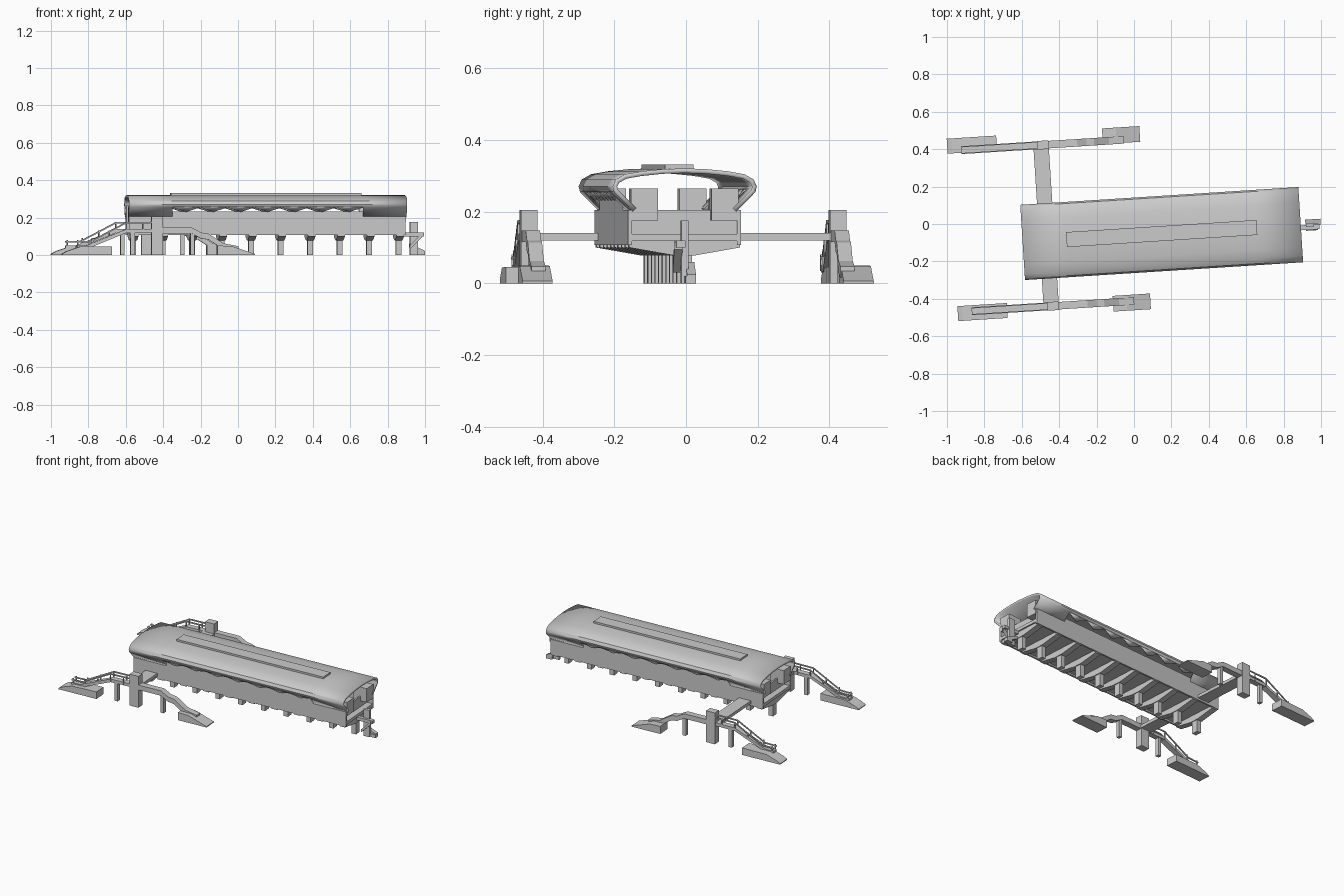
import bpy, bmesh, math
from mathutils import Matrix

if "Cube" in bpy.data.objects:
    bpy.data.objects.remove(bpy.data.objects["Cube"])

# The whole station is laid out on local axes, then turned slightly and shifted
PLACE = Matrix.Translation((0.148, -0.051, 0)) @ Matrix.Rotation(math.radians(3.65), 4, 'Z')


def make(name, bm):
    bmesh.ops.transform(bm, matrix=PLACE, verts=bm.verts)
    me = bpy.data.meshes.new(name)
    bm.to_mesh(me)
    bm.free()
    ob = bpy.data.objects.new(name, me)
    bpy.context.collection.objects.link(ob)
    return ob


def prism(name, pts, axis, a, b):
    """Extrude a closed outline along x (points are y,z) or y (points are x,z)."""
    bm = bmesh.new()
    at = (lambda p, t: (t, p[0], p[1])) if axis == 'x' else (lambda p, t: (p[0], t, p[1]))
    f = bm.faces.new([bm.verts.new(at(p, a)) for p in pts])
    r = bmesh.ops.extrude_face_region(bm, geom=[f])
    d = (b - a, 0, 0) if axis == 'x' else (0, b - a, 0)
    bmesh.ops.translate(bm, vec=d, verts=[v for v in r['geom'] if isinstance(v, bmesh.types.BMVert)])
    bmesh.ops.recalc_face_normals(bm, faces=bm.faces)
    return make(name, bm)


def box(name, x0, x1, y0, y1, z0, z1):
    return prism(name, [(x0, z0), (x1, z0), (x1, z1), (x0, z1)], 'y', y0, y1)


def ribbon(name, path, h, y0, y1):
    """Strip of height h following an x,z path."""
    return prism(name, path + [(x, z + h) for x, z in reversed(path)], 'y', y0, y1)


L, W = 0.745, 0.41   # half length of the hall, used for roof ends
OPEN = 0.51          # half length of the side openings

# Roof shell, curved over the full length, with end flanks and hanging teeth
half = [(.192, .258), (.195, .27), (.188, .285), (.165, .298), (.12, .306), (.06, .312)]
profile = half + [(0, .314)] + [(-y, z) for y, z in reversed(half)]
bm = bmesh.new()
rows = [[bm.verts.new((x, y, z)) for y, z in profile] for x in (-L, -OPEN, OPEN, L)]
for r0, r1 in zip(rows, rows[1:]):
    for i in range(len(profile) - 1):
        bm.faces.new((r0[i], r1[i], r1[i + 1], r0[i + 1]))
teeth = 7
step = 2 * OPEN / teeth
for s, col in ((1, 0), (-1, -1)):
    for r0, r1 in ((rows[0], rows[1]), (rows[2], rows[3])):
        low = [bm.verts.new((r.co.x, s * .14, .205)) for r in (r0[col], r1[col])]
        bm.faces.new((r0[col], low[0], low[1], r1[col]))
    for i in range(teeth):
        x = -OPEN + i * step
        bm.faces.new([bm.verts.new(c) for c in
                      ((x, s * .192, .258), (x + step / 2, s * .171, .234), (x + step, s * .192, .258))])
bmesh.ops.recalc_face_normals(bm, faces=bm.faces)
roof = make("roof_shell", bm)
mod = roof.modifiers.new("thickness", 'SOLIDIFY')
mod.thickness, mod.offset = 0.013, 0
bpy.context.view_layer.objects.active = roof
roof.select_set(True)
bpy.ops.object.shade_smooth_by_angle(angle=math.radians(35))
roof.select_set(False)
box("roof_ridge", -.51, .51, -.04, .04, .31, .331)

# Hall body: deck, side walls, end walls, end rooms
box("deck", -.74, .74, -.157, .157, .118, .138)
for s in (-1, 1):
    y0, y1 = sorted((s * .147, s * .158))
    prism("side_wall", [(-.74, .107), (.74, .107), (.74, .205), (OPEN, .205), (OPEN, .231),
                        (-OPEN, .231), (-OPEN, .205), (-.74, .205)], 'y', y0, y1)
    x0, x1 = sorted((s * .69, s * .70))
    box("end_wall", x0, x1, -.15, .15, .138, .205)
    for t in (-1, 1):
        a, b = sorted((s * .65, s * .742))
        c, d = sorted((t * .075, t * .15))
        box("end_room", a, b, c, d, .175, .265)

# Piers with tapered crossbeams
for i in range(10):
    x = -.711 + i * .158
    prism("crossbeam", [(-.155, .12), (-.155, .1), (-.03, .078), (.03, .078), (.155, .1), (.155, .12)],
          'x', x - .02, x + .02)
    box("pier", x - .015, x + .015, -.021, .021, 0, .09)

# Footbridge crossing under the hall
box("footbridge", -.655, -.573, -.36, .52, .12, .14)

# Both street stairs: lift tower, stair flights, rails and sloped bases
for yc, yb in ((-.35, -.358), (.513, .539)):
    box("lift_tower", -.635, -.573, yc - .023, yc + .023, 0, .205)
    w = .018
    ribbon("left_stair", [(-1.04, .03), (-.98, .032), (-.77, .118), (-.6, .12)], .02, yc - w, yc + w)
    rail = [(-1.04, .066), (-.96, .068), (-.77, .168), (-.6, .17)]
    for s in (-1, 1):
        y = yc + s * w
        ribbon("left_rail", rail, .008, y - .003, y + .003)
        for (x, z) in ((-1.03, .035), (-.95, .045), (-.86, .085), (-.77, .12), (-.68, .125)):
            box("rail_post", x - .003, x + .003, y - .003, y + .003, z, z + .045)
    ribbon("right_stair", [(-.6, .115), (-.42, .115), (-.37, .088), (-.33, .082),
                           (-.25, .03), (-.17, .015)], .032, yc - .02, yc + .02)
    for x in (-.735, -.415):
        box("stair_post", x - .011, x + .011, yc - .012, yc + .012, 0, .122)
    prism("left_base", [(-1.115, 0), (-.85, 0), (-.85, .046), (-1.02, .044), (-1.09, .02), (-1.115, .006)],
          'y', yb - .04, yb + .04)
    prism("right_base", [(-.283, 0), (-.083, 0), (-.083, .006), (-.12, .018), (-.21, .048), (-.283, .05)],
          'y', yb - .042, yb + .042)

# Small end stair at the far right
box("end_tower", .772, .815, -.014, .006, 0, .175)
box("end_landing", .735, .845, -.03, -.004, .1, .12)
ribbon("end_stair_upper", [(.77, .03), (.835, .095)], .02, -.035, -.012)
ribbon("end_stair_lower", [(.77, .04), (.85, .004)], .02, .0, .025)
box("end_base", .81, .852, -.005, .025, 0, .02)
